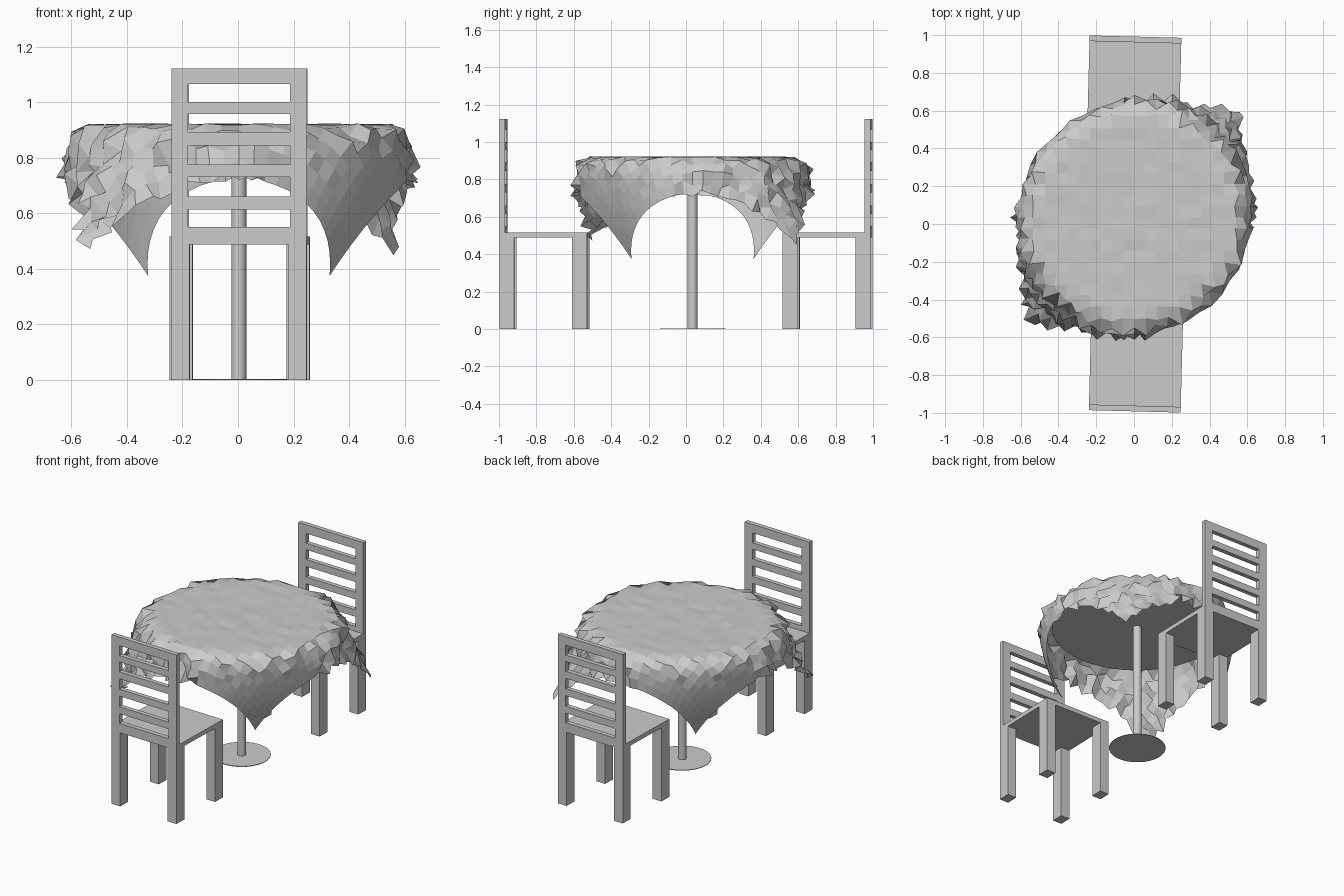
import bpy, bmesh, math, random
from mathutils import Matrix, Vector

if "Cube" in bpy.data.objects:
    bpy.data.objects.remove(bpy.data.objects["Cube"])

random.seed(4)
CX, CY = 0.003, 0.035          # table centre


def finish(name, bm):
    bmesh.ops.recalc_face_normals(bm, faces=bm.faces)
    me = bpy.data.meshes.new(name)
    bm.to_mesh(me)
    bm.free()
    ob = bpy.data.objects.new(name, me)
    bpy.context.collection.objects.link(ob)
    return ob


def boxes(name, spans, frame):
    """One object from several boxes given as (x0, x1, y0, y1, z0, z1)."""
    bm = bmesh.new()
    for x0, x1, y0, y1, z0, z1 in spans:
        m = Matrix.Translation(((x0 + x1) / 2, (y0 + y1) / 2, (z0 + z1) / 2))
        m = m @ Matrix.Diagonal((x1 - x0, y1 - y0, z1 - z0, 1))
        bmesh.ops.create_cube(bm, size=1, matrix=frame @ m)
    return finish(name, bm)


def cylinder(name, radius, z0, z1, sides):
    bpy.ops.mesh.primitive_cylinder_add(vertices=sides, radius=radius, depth=z1 - z0,
                                        location=(CX, CY, (z0 + z1) / 2))
    ob = bpy.context.object
    ob.name = name
    bpy.ops.object.shade_smooth_by_angle()
    return ob


def chair(prefix, x, y, degrees):
    frame = Matrix.Translation((x, y, 0)) @ Matrix.Rotation(math.radians(degrees), 4, 'Z')
    w, d = 0.243, 0.235
    boxes(prefix + "_seat", [(-w, w, -d, d, 0.488, 0.517)], frame)
    # four square legs
    for side, sx in (("left", -w), ("right", w - 0.065)):
        for end, sy in (("rear", -d), ("fore", d - 0.08)):
            boxes(f"{prefix}_{end}_{side}_leg", [(sx, sx + 0.065, sy, sy + 0.08, 0, 0.488)], frame)
    # ladder back: posts, rails and slats
    b0, b1, inner = -d, -d + 0.03, 0.184
    boxes(prefix + "_back_posts", [(-w, -inner, b0, b1, 0.517, 1.122),
                                   (inner, w, b0, b1, 0.517, 1.122)], frame)
    levels = [(0.517, 0.55), (0.614, 0.66), (0.73, 0.776), (0.845, 0.892),
              (0.957, 1.0), (1.065, 1.122)]
    boxes(prefix + "_back_slats", [(-inner, inner, b0, b1, a, b) for a, b in levels], frame)


def cloth():
    """Square cloth draped over the round top, two corners tucked in and two flared."""
    n, half, rim = 26, 0.765, 0.52
    bm = bmesh.new()
    bmesh.ops.create_grid(bm, x_segments=n, y_segments=n, size=half)
    step = 2 * half / n
    for v in bm.verts:
        dist = v.co.xy.length
        ang = math.atan2(v.co.y, v.co.x)
        i, j = round((v.co.x + half) / step), round((v.co.y + half) / step)
        s = max(0, dist - rim)
        if s == 0:
            v.co.z = 0.92 + random.uniform(-0.003, 0.003)
        else:
            w = math.sin(2 * ang)              # +1 flared corner, -1 tucked corner
            r = rim + 0.10 * (1 - math.exp(-s / 0.06)) + 0.5 * s * s * w
            drop = (math.hypot(s, 0.06) - 0.06) * (1.0 - 0.08 * w)
            # crumples, fading down the smooth tucked corners
            fade = min(1, s / 0.06)
            if w < -0.3:
                fade *= math.exp(-max(0, s - 0.08) / 0.06)
            r += fade * ((0.022 if (i + j) % 2 else -0.012) + random.uniform(-0.018, 0.022))
            drop += fade * random.uniform(-0.02, 0.02)
            v.co = Vector((r * math.cos(ang), r * math.sin(ang), 0.92 - drop))
        v.co.x += CX
        v.co.y += CY
    ob = finish("tablecloth", bm)
    return ob


# table
cylinder("table_base", 0.175, 0, 0.004, 32)
cylinder("table_pole", 0.027, 0.004, 0.862, 24)
cylinder("table_top", 0.53, 0.862, 0.885, 48)
cloth()

# chairs facing each other
chair("front_chair", 0.01, -0.757, -1.5)
chair("back_chair", 0.002, 0.757, 178.5)
